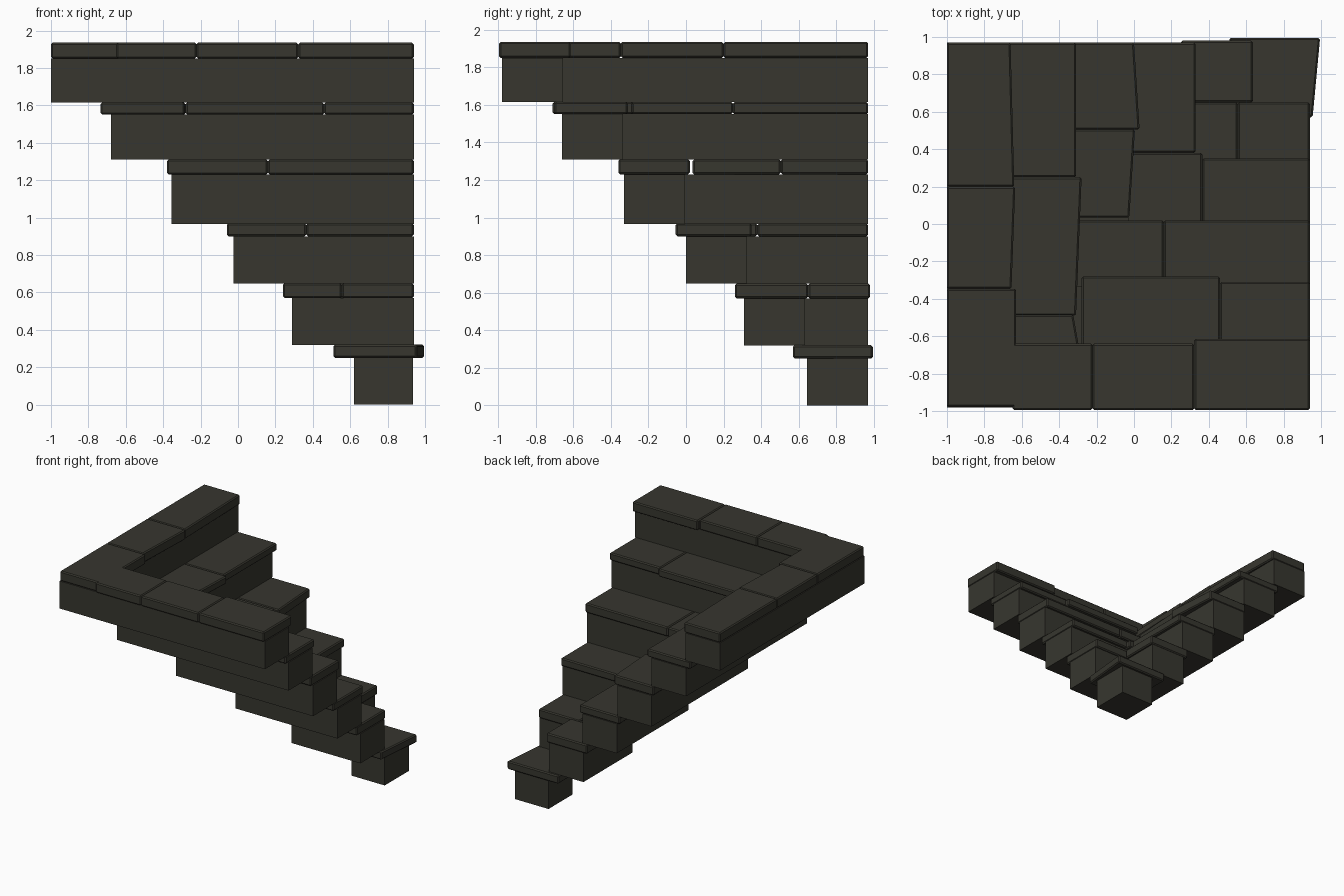
import bpy, bmesh

if "Cube" in bpy.data.objects:
    bpy.data.objects.remove(bpy.data.objects["Cube"])

stone = bpy.data.materials.new("dark stone")
stone.diffuse_color = (0.038, 0.037, 0.028, 1)
stone.use_nodes = True
stone.node_tree.nodes["Principled BSDF"].inputs["Base Color"].default_value = stone.diffuse_color


def prism(name, pts, z0, z1, bevel=0.0):
    """Extrude a plan outline from z0 to z1, optionally chamfering all edges."""
    bm = bmesh.new()
    face = bm.faces.new([bm.verts.new((x, y, z0)) for x, y in pts])
    top = bmesh.ops.extrude_face_region(bm, geom=[face])["geom"]
    for v in top:
        if isinstance(v, bmesh.types.BMVert):
            v.co.z = z1
    bmesh.ops.recalc_face_normals(bm, faces=bm.faces[:])
    if bevel:
        bmesh.ops.bevel(bm, geom=bm.edges[:], offset=bevel, segments=1,
                        affect='EDGES', profile=0.5)
    me = bpy.data.meshes.new(name)
    bm.to_mesh(me)
    bm.free()
    me.materials.append(stone)
    ob = bpy.data.objects.new(name, me)
    bpy.context.collection.objects.link(ob)
    return ob


RIGHT, BACK = 0.94, 0.97

# L-shaped risers, top to bottom: outer corner x, y, bottom z, top z
risers = [(-1.0, -0.98, 1.615, 1.85), (-0.68, -0.66, 1.31, 1.55),
          (-0.355, -0.33, 0.965, 1.23), (-0.025, 0.0, 0.648, 0.9),
          (0.29, 0.31, 0.318, 0.57)]
for i, (x, y, z0, z1) in enumerate(risers):
    w = 0.325
    prism(f"riser_{6 - i}", [(x, y), (RIGHT, y), (RIGHT, y + w), (x + w, y + w),
                             (x + w, BACK), (x, BACK)], z0, z1)
prism("riser_1", [(0.62, 0.645), (0.935, 0.645), (0.935, BACK), (0.62, BACK)], 0, 0.25)

# Tread slabs per level: bottom z, top z, list of (x0, y0, x1, y1, skew of inner right edge)
treads = [
    (1.85, 1.935, [(-1, -.978, -.63, -.347, 0), (-1, -.347, -.645, .2, .01),
                   (-1, .2, -.65, BACK, -.01),
                   (-.65, -.995, -.222, -.64, 0), (-.222, -.995, .322, -.64, 0),
                   (.322, -.995, RIGHT, -.615, 0)]),
    (1.55, 1.615, [(-.735, -.71, -.305, -.485, -.02), (-.72, -.49, -.295, .25, .015),
                   (-.72, .25, -.31, BACK, 0),
                   (-.28, -.7, .46, -.28, 0), (.46, -.7, RIGHT, -.31, 0)]),
    (1.23, 1.31, [(-.38, -.36, .16, .02, 0), (-.37, .035, -.01, .505, .015),
                  (-.37, .505, .015, BACK, -.015), (.16, -.36, RIGHT, .02, 0)]),
    (.9, .968, [(-.06, -.055, .365, .38, 0), (-.05, .38, .33, BACK, 0),
                (.365, -.055, RIGHT, .35, 0)]),
    (.57, .648, [(.24, .26, .555, .65, 0), (.25, .65, .635, .98, 0),
                 (.555, .26, RIGHT, .65, 0)]),
    (.25, .32, [(.51, .57, .975, .995, .02)]),
]
for i, (z0, z1, slabs) in enumerate(treads):
    for j, (x0, y0, x1, y1, s) in enumerate(slabs):
        prism(f"tread_{6 - i}_slab_{j + 1}",
              [(x0, y0), (x1 - s, y0), (x1 + s, y1), (x0, y1)], z0, z1, 0.009)
